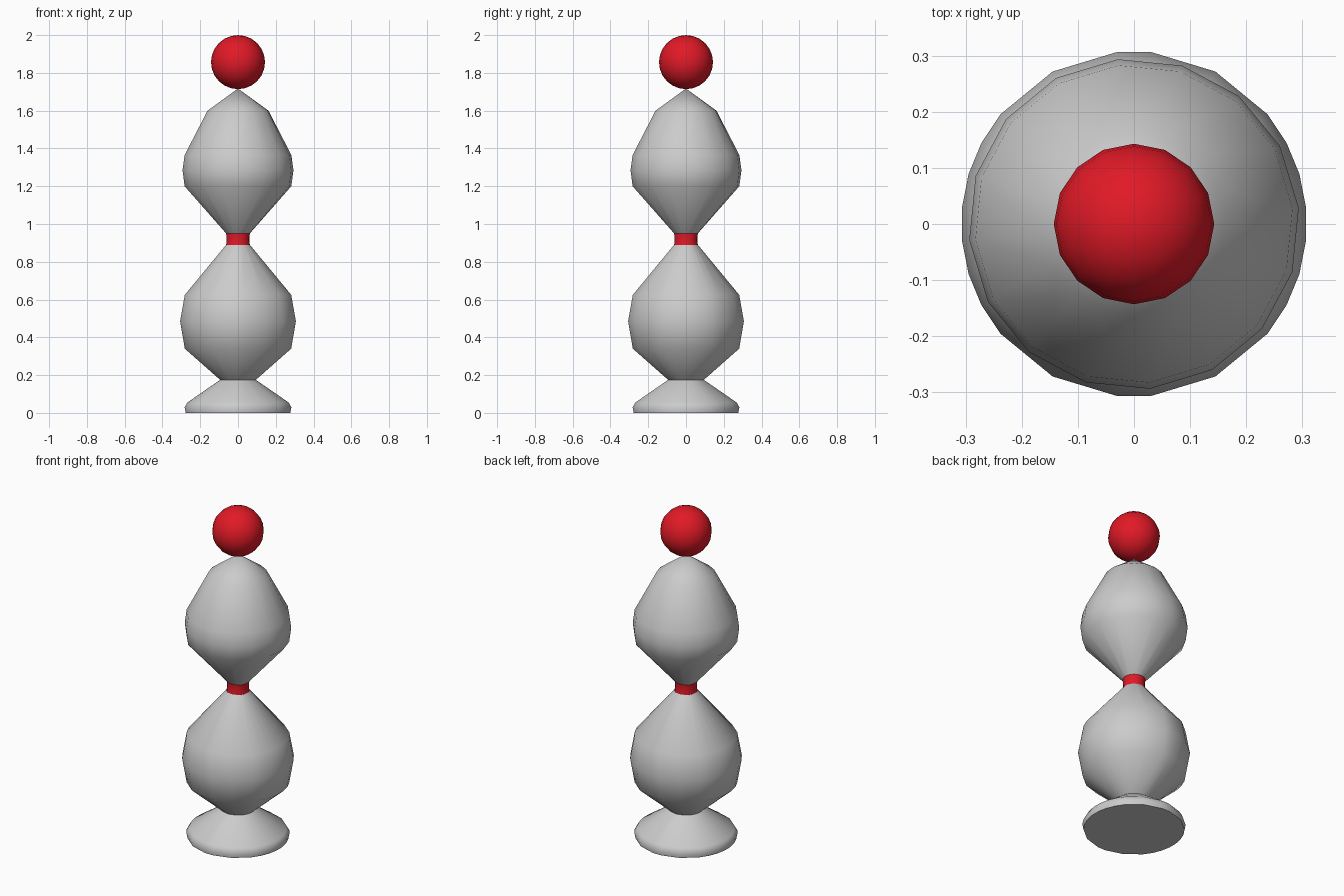
import bpy, bmesh, math

if "Cube" in bpy.data.objects:
    bpy.data.objects.remove(bpy.data.objects["Cube"])


def material(name, color):
    m = bpy.data.materials.new(name)
    m.diffuse_color = color
    m.use_nodes = True
    m.node_tree.nodes["Principled BSDF"].inputs["Base Color"].default_value = m.diffuse_color
    return m


def finish(obj, angle=60, mat=None):
    bpy.ops.object.select_all(action='DESELECT')
    obj.select_set(True)
    bpy.context.view_layer.objects.active = obj
    if mat:
        obj.data.materials.append(mat)
    bpy.ops.object.shade_smooth_by_angle(angle=math.radians(angle))
    return obj


def lathe(name, profile, angles, mat=None, cap_bottom=False):
    """Turn (radius, z) points around z; radius 0 makes a pole."""
    bm = bmesh.new()
    rings = []
    for r, z in profile:
        if r == 0:
            rings.append([bm.verts.new((0, 0, z))] * len(angles))
        else:
            rings.append([bm.verts.new((r * math.cos(math.radians(a)),
                                        r * math.sin(math.radians(a)), z)) for a in angles])
    n = len(angles)
    for low, high in zip(rings, rings[1:]):
        for i in range(n):
            j = (i + 1) % n
            corners = dict.fromkeys((low[i], low[j], high[j], high[i]))
            bm.faces.new(list(corners))
    if cap_bottom:
        bm.faces.new(rings[0][::-1])
    bmesh.ops.recalc_face_normals(bm, faces=bm.faces)
    mesh = bpy.data.meshes.new(name)
    bm.to_mesh(mesh)
    bm.free()
    obj = bpy.data.objects.new(name, mesh)
    bpy.context.collection.objects.link(obj)
    return finish(obj, mat=mat)


red = material("red", (0.75, 0.01, 0.02, 1))

# Uneven facet spacing of the lower body, mirrored into four quadrants
quarter = [5.6, 16.9, 28.1, 39.4, 61.9, 84.4]
lower_angles = sorted(quarter + [180 - a for a in quarter]
                      + [180 + a for a in quarter] + [360 - a for a in quarter])
upper_angles = [5.6 + 22.5 * i for i in range(16)]

# Foot and lower bulb
lathe("lower_body", [(0.278, 0), (0.284, 0.03), (0.268, 0.056), (0.095, 0.175),
                     (0.283, 0.34), (0.308, 0.485), (0.283, 0.625), (0.063, 0.89)],
      lower_angles, cap_bottom=True)

# Narrow waist band
lathe("waist_band", [(0.063, 0.89), (0.06, 0.92), (0.063, 0.95)], upper_angles, red)

# Upper bulb
lathe("upper_body", [(0.063, 0.95), (0.284, 1.2), (0.295, 1.285), (0.284, 1.365),
                     (0.162, 1.6), (0, 1.717)], upper_angles)

# Ball on the tip
bpy.ops.mesh.primitive_uv_sphere_add(segments=16, ring_count=12, radius=0.143,
                                     location=(0, 0, 1.857))
ball = bpy.context.object
ball.name = "top_ball"
finish(ball, mat=red)
